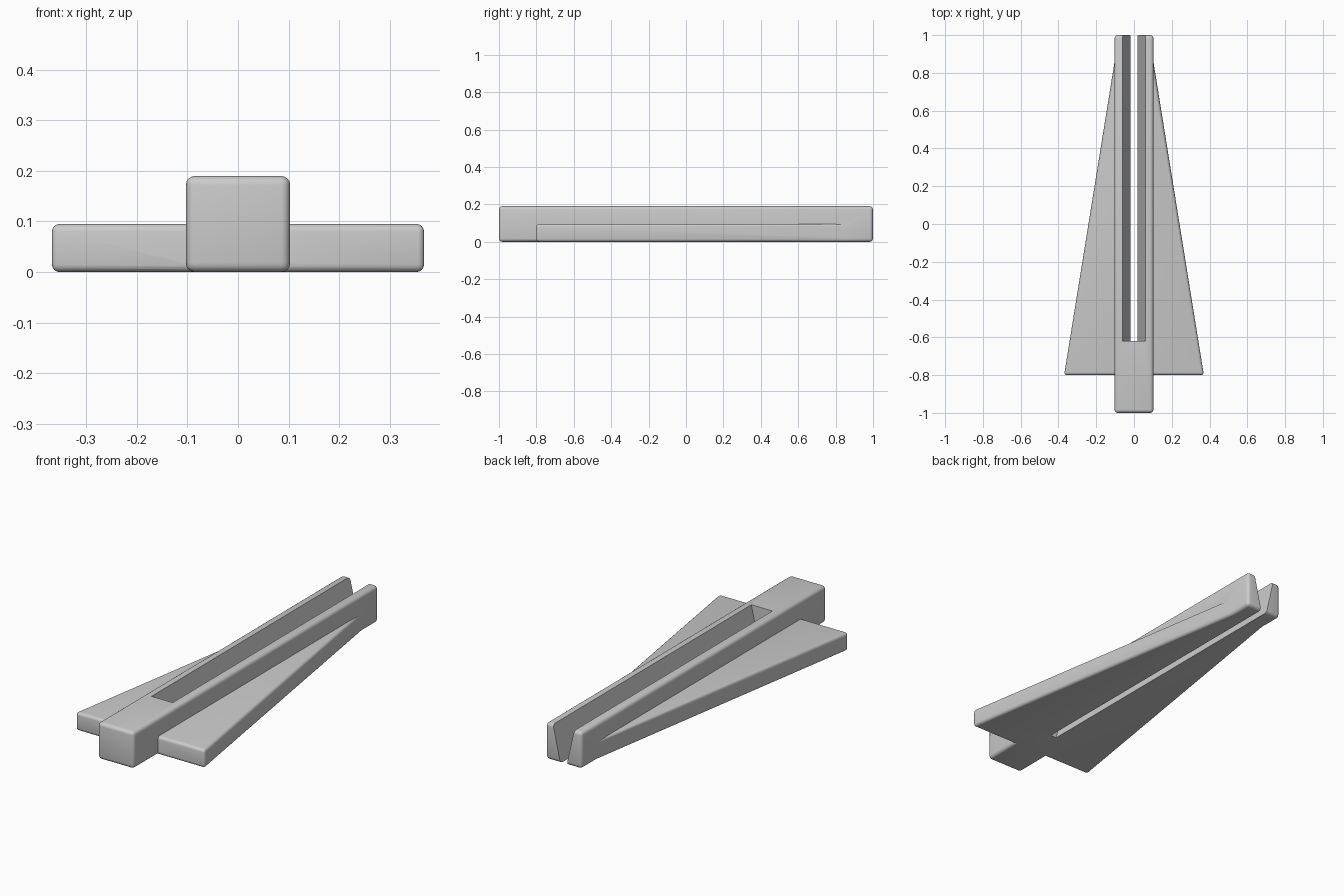
import bpy
import bmesh
from math import radians
from mathutils import Vector

if "Cube" in bpy.data.objects:
    bpy.data.objects.remove(bpy.data.objects["Cube"])

grey = bpy.data.materials.new("plain_grey")
grey.use_nodes = True
colour = (0.6, 0.6, 0.6, 1)
grey.diffuse_color = colour
grey.node_tree.nodes["Principled BSDF"].inputs["Base Color"].default_value = colour


def prism(name, outline, sweep):
    """Extrude a closed outline along a vector."""
    bm = bmesh.new()
    face = bm.faces.new([bm.verts.new(p) for p in outline])
    ext = bmesh.ops.extrude_face_region(bm, geom=[face])
    moved = [v for v in ext["geom"] if isinstance(v, bmesh.types.BMVert)]
    bmesh.ops.translate(bm, verts=moved, vec=Vector(sweep))
    bmesh.ops.recalc_face_normals(bm, faces=bm.faces)
    mesh = bpy.data.meshes.new(name)
    bm.to_mesh(mesh)
    bm.free()
    mesh.materials.append(grey)
    obj = bpy.data.objects.new(name, mesh)
    bpy.context.collection.objects.link(obj)
    return obj


def apply_modifier(obj, kind, **settings):
    bpy.context.view_layer.objects.active = obj
    mod = obj.modifiers.new(kind.lower(), kind)
    for key, value in settings.items():
        setattr(mod, key, value)
    bpy.ops.object.modifier_apply(modifier=mod.name)


def mirrored(half):
    return half + [(-x, y, z) for x, y, z in reversed(half)]


# Long central bar
bar = prism("grooved_bar", mirrored([(0.103, -1, 0), (0.103, -1, 0.19)]), (0, 2, 0))
# Tapering side fins, one wedge running through the bar
fins = prism("side_fins", mirrored([(0.37, -0.8, 0), (0.085, 0.97, 0)]), (0, 0, 0.095))
# Slot with sloping walls, open at the back, top and bottom
slot = prism("slot_cutter", mirrored([(0.013, -0.62, -0.02), (0.065, -0.62, 0.21)]), (0, 2, 0))
slot.hide_render = True

# Rounded edges, then fuse and cut
for part, width in ((bar, 0.018), (fins, 0.015)):
    apply_modifier(part, "BEVEL", width=width, segments=4, limit_method="ANGLE")
for tool, operation in ((fins, "UNION"), (slot, "DIFFERENCE")):
    apply_modifier(bar, "BOOLEAN", object=tool, operation=operation, solver="EXACT")
    bpy.data.objects.remove(tool)

bpy.ops.object.select_all(action="DESELECT")
bar.select_set(True)
bpy.context.view_layer.objects.active = bar
bpy.ops.object.shade_smooth_by_angle(angle=radians(30))
